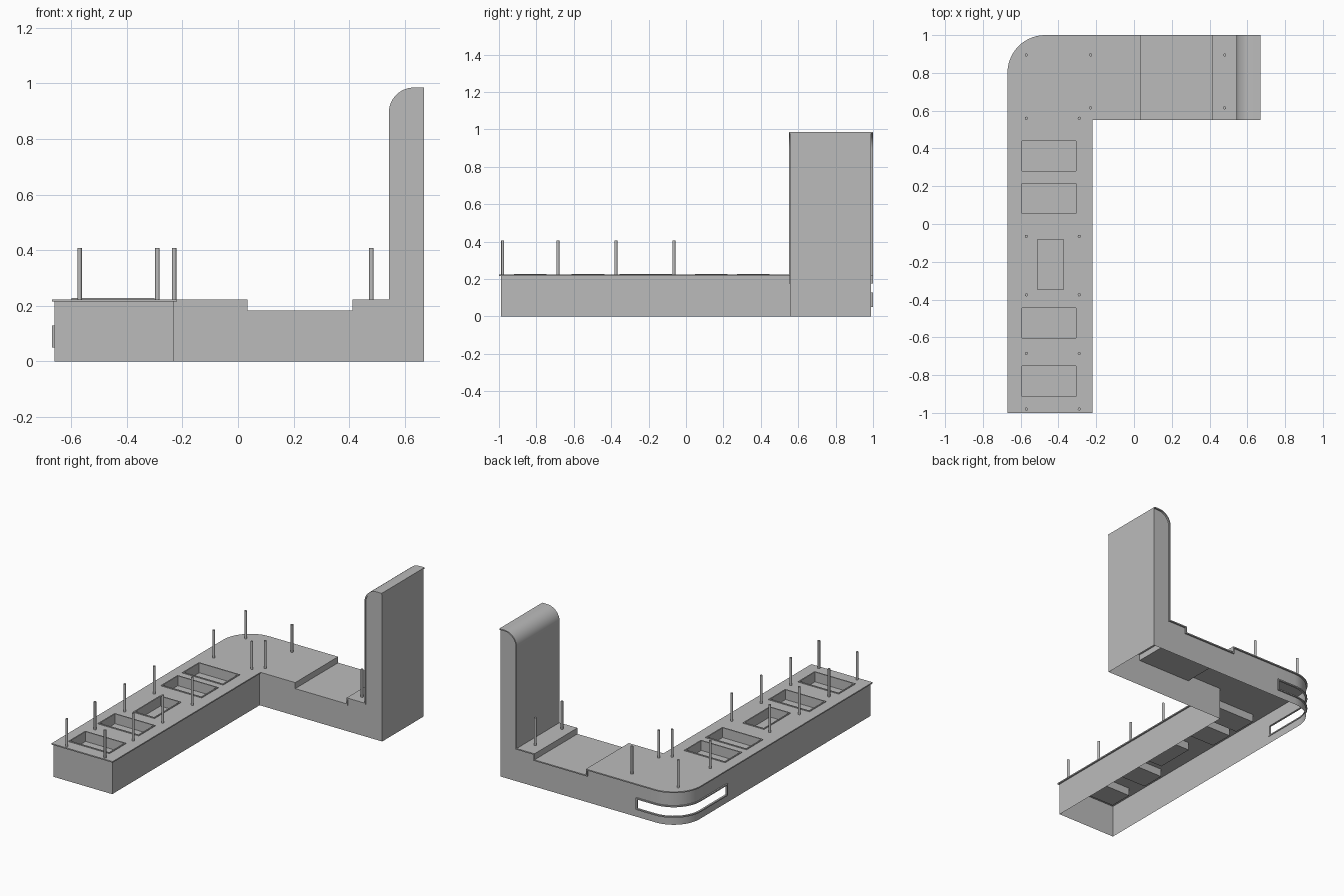
import bpy, bmesh, math
from mathutils import Vector

if "Cube" in bpy.data.objects:
    bpy.data.objects.remove(bpy.data.objects["Cube"], do_unlink=True)

grey = bpy.data.materials.new("plain grey")
grey.use_nodes = True
colour = (0.5, 0.5, 0.5, 1)
grey.diffuse_color = colour
grey.node_tree.nodes["Principled BSDF"].inputs["Base Color"].default_value = colour


def finish(name, bm, recalc=True):
    if recalc:
        bmesh.ops.recalc_face_normals(bm, faces=bm.faces)
    mesh = bpy.data.meshes.new(name)
    bm.to_mesh(mesh)
    bm.free()
    mesh.materials.append(grey)
    obj = bpy.data.objects.new(name, mesh)
    bpy.context.collection.objects.link(obj)
    bpy.ops.object.select_all(action='DESELECT')
    obj.select_set(True)
    bpy.context.view_layer.objects.active = obj
    bpy.ops.object.shade_smooth_by_angle(angle=math.radians(30))
    return obj


def slab(name, loops, lo, hi):
    """Flat slab between two heights; loops after the first are holes."""
    bm = bmesh.new()
    for loop in loops:
        vs = [bm.verts.new((x, y, lo)) for x, y in loop]
        for i, v in enumerate(vs):
            bm.edges.new((vs[i - 1], v))
    bmesh.ops.triangle_fill(bm, edges=bm.edges[:], use_beauty=True, use_dissolve=False)
    out = bmesh.ops.extrude_face_region(bm, geom=bm.faces[:])["geom"]
    bmesh.ops.translate(bm, vec=(0, 0, hi - lo),
                        verts=[g for g in out if isinstance(g, bmesh.types.BMVert)])
    return finish(name, bm)


def offset(path, d):
    """Mitred offset of an open path, to its right."""
    pts = [Vector(p) for p in path]
    res = []
    for i, p in enumerate(pts):
        a = (p - pts[i - 1]).normalized() if i else None
        b = (pts[i + 1] - p).normalized() if i < len(pts) - 1 else a
        a = a or b
        na, nb = Vector((a.y, -a.x)), Vector((b.y, -b.x))
        res.append(p + (na + nb) * (d / (1 + na.dot(nb))))
    return [tuple(p) for p in res]


def arc(cx, cy, r, a0, a1, n=14):
    angles = [math.radians(a0 + (a1 - a0) * i / n) for i in range(n + 1)]
    return [(cx + r * math.cos(a), cy + r * math.sin(a)) for a in angles]


def rect(x0, x1, y0, y1, inset=0):
    x0, x1, y0, y1 = x0 + inset, x1 - inset, y0 + inset, y1 - inset
    return [(x0, y0), (x1, y0), (x1, y1), (x0, y1)]


THICK = 0.008
TOP = 0.223
UNDER = TOP - THICK
STEP = 0.035

# Trays set into the long counter: x0, x1, y0, y1
trays = [(-0.60, -0.30, y, y + 0.175) for y in (0.272, 0.048, -0.612, -0.92)]
trays.append((-0.52, -0.365, -0.355, -0.075))

# L-shaped worktop with a rounded outer corner
outline = [(STEP, 0.55), (STEP, 1)] + arc(-0.47, 0.8, 0.2, 90, 180)
outline += [(-0.67, -1), (-0.22, -1), (-0.22, 0.55)]
slab("worktop", [outline] + [rect(*t, inset=THICK) for t in trays], UNDER, TOP)

for t in trays:
    slab("tray_rim", [rect(*t), rect(*t, inset=THICK)], TOP - 0.002, TOP + 0.005)
    bm = bmesh.new()
    floor = [bm.verts.new((x, y, TOP - 0.06)) for x, y in rect(*t, inset=THICK)]
    lip = [bm.verts.new((x, y, TOP)) for x, y in rect(*t, inset=THICK)]
    bm.faces.new(floor)
    for i in range(4):
        bm.faces.new((floor[i - 1], floor[i], lip[i], lip[i - 1]))
    finish("tray", bm, recalc=False)

# Stepped top strip that drops to a low shelf and climbs over the tower
DIP = 0.183
profile = [(STEP - 0.002, TOP), (STEP, TOP), (STEP, DIP), (0.412, DIP), (0.412, TOP), (0.543, TOP)]
profile += arc(0.633, 0.895, 0.09, 180, 90) + [(0.67, 0.985)]
inner = offset(profile, THICK)
bm = bmesh.new()
rows = [[bm.verts.new((x, y, z)) for x, z in profile + inner[::-1]] for y in (0.55, 1)]
n = len(profile)
for i in range(2 * n):
    bm.faces.new((rows[0][i - 1], rows[0][i], rows[1][i], rows[1][i - 1]))
for row in rows:
    for i in range(n - 1):
        bm.faces.new((row[i], row[i + 1], row[-i - 2], row[-i - 1]))
finish("stepped_top", bm)

# Counter walls, open underneath, with a slot around the rounded corner
slot = [(-0.33, 0.99)] + arc(-0.47, 0.8, 0.19, 90, 180) + [(-0.66, 0.515)]
path = [(-0.2, 0.99)] + slot + [(-0.66, -0.99), (-0.23, -0.99), (-0.23, 0.555)]
levels = [0, 0.055, 0.122, UNDER]
bm = bmesh.new()
grid = [[bm.verts.new((x, y, z)) for z in levels] for x, y in path]
for i in range(len(path) - 1):
    for k in range(3):
        if k == 1 and 1 <= i < len(slot):
            continue
        bm.faces.new((grid[i][k], grid[i + 1][k], grid[i + 1][k + 1], grid[i][k + 1]))
finish("counter_walls", bm, recalc=False)

# Side panels and end panel of the stepped counter and tower
for name, y, x0 in (("front_panel", 0.555, -0.23), ("back_panel", 0.99, -0.2)):
    bm = bmesh.new()
    pts = [(x0, 0), (0.67, 0)] + inner[::-1] + [(x0, UNDER)]
    face = bm.faces.new([bm.verts.new((x, y, z)) for x, z in pts])
    if name == "back_panel":
        face.normal_flip()
    finish(name, bm, recalc=False)
bm = bmesh.new()
bm.faces.new([bm.verts.new((0.67, y, z)) for y, z in rect(0.555, 0.99, 0, 0.98)])
finish("tower_end_panel", bm, recalc=False)

# Frame around the corner slot
outer_rail, inner_rail = offset(slot, -0.009), offset(slot, 0.004)
if outer_rail[0][1] < inner_rail[0][1]:
    outer_rail, inner_rail = offset(slot, 0.009), offset(slot, -0.004)
for name, lo in (("slot_lower_rail", 0.05), ("slot_upper_rail", 0.12)):
    slab(name, [outer_rail + inner_rail[::-1]], lo, lo + 0.008)
slab("slot_back_end", [rect(-0.338, -0.33, 0.986, 0.999)], 0.05, 0.128)
slab("slot_side_end", [rect(-0.669, -0.656, 0.515, 0.523)], 0.05, 0.128)

# Slim round posts standing on the worktop
posts = [(x, y) for x in (-0.57, -0.29) for y in (0.56, -0.065, -0.375, -0.685, -0.98)]
posts += [(x, y) for x in (-0.23, 0.48) for y in (0.615, 0.895)] + [(-0.57, 0.895)]
for x, y in posts:
    slab("post", [arc(x, y, 0.008, 0, 337.5, 15)], TOP - 0.002, 0.407)
